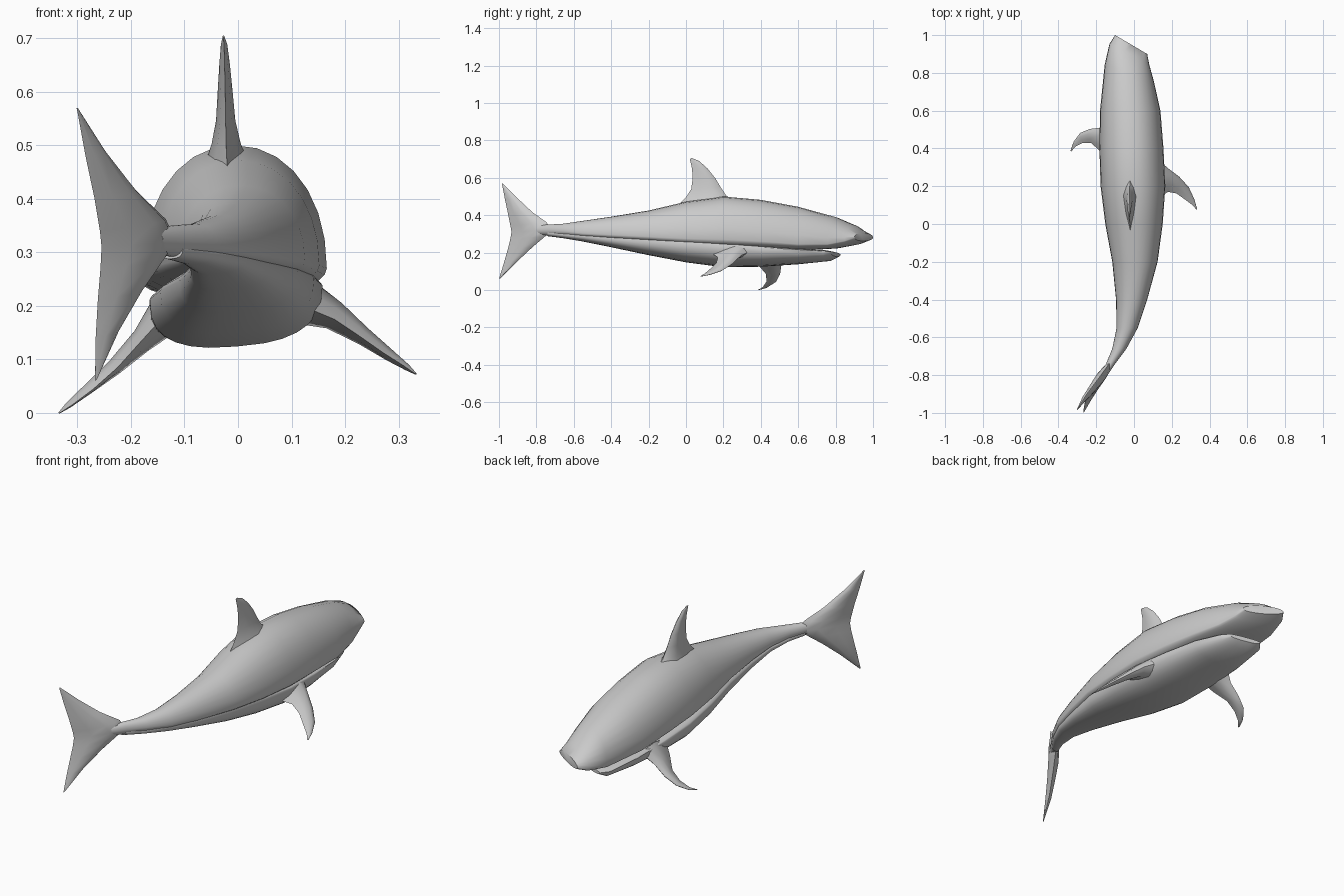
import bpy, bmesh, math
from mathutils import Vector


def loft(name, rings, angle=50):
    """Skin a list of equal-length closed rings and cap both ends."""
    bm = bmesh.new()
    rows = [[bm.verts.new(p) for p in r] for r in rings]
    n = len(rows[0])
    for a, b in zip(rows, rows[1:]):
        for i in range(n):
            j = (i + 1) % n
            bm.faces.new((a[i], a[j], b[j], b[i]))
    bm.faces.new(rows[0])
    bm.faces.new(rows[-1])
    bmesh.ops.recalc_face_normals(bm, faces=bm.faces)
    mesh = bpy.data.meshes.new(name)
    bm.to_mesh(mesh)
    bm.free()
    obj = bpy.data.objects.new(name, mesh)
    bpy.context.collection.objects.link(obj)
    bpy.ops.object.select_all(action='DESELECT')
    obj.select_set(True)
    bpy.context.view_layer.objects.active = obj
    bpy.ops.object.shade_smooth_by_angle(angle=math.radians(angle))
    return obj


def spow(v, e):
    return math.copysign(abs(v) ** e, v)


def section(y, xl, xr, zt, zs, zb, flat=1.0, roll=0.0, n=28):
    """Body ring: dome above the seam zs, squarer belly below; nose is skewed."""
    cx, hw = (xl + xr) / 2, (xr - xl) / 2
    skew = 0.59 * max(0, (y - 0.6) / 0.35)
    ring = []
    for i in range(n):
        a = 2 * math.pi * i / n
        c, s = math.cos(a), math.sin(a)
        e = 0.95 if s >= 0 else flat
        x = hw * spow(c, e)
        z = zs + ((zt - zs) if s >= 0 else (zs - zb)) * spow(s, e)
        ring.append((cx + x, y - skew * x, z + roll * x))
    return ring


def fin(name, stations, normal):
    """Fin from (leading point, trailing point, thickness) stations."""
    nrm = Vector(normal).normalized()
    prof = [(0, 0), (.12, .6), (.35, 1), (.7, .6), (1, 0),
            (.7, -.6), (.35, -1), (.12, -.6)]
    return loft(name, [[Vector(l).lerp(Vector(t), u) + nrm * (v * th / 2)
                        for u, v in prof] for l, t, th in stations], 60)


# Upper body: y, left x, right x, top z, seam z, underside z
upper = [
    (.95, -.10, .07, .305, .28, .262), (.90, -.13, .08, .345, .262, .242),
    (.80, -.155, .105, .39, .245, .222), (.60, -.18, .14, .445, .245, .21),
    (.40, -.183, .156, .482, .26, .21), (.20, -.177, .166, .50, .27, .215),
    (.0, -.152, .152, .472, .275, .23), (-.20, -.115, .125, .425, .285, .25),
    (-.40, -.095, .07, .392, .295, .265), (-.55, -.092, .02, .37, .303, .28),
    (-.66, -.115, -.04, .354, .315, .288), (-.74, -.148, -.10, .35, .32, .292),
    (-.80, -.18, -.14, .345, .32, .297),
]
loft("upper_body", [section(*r) for r in upper])

# Lower jaw and belly
lower = [
    (.80, -.10, .05, .202, .196, .18), (.76, -.13, .075, .21, .198, .157),
    (.60, -.155, .12, .215, .205, .14), (.40, -.165, .145, .23, .215, .127),
    (.20, -.165, .158, .25, .225, .124), (.0, -.145, .142, .27, .24, .15),
    (-.20, -.11, .112, .29, .255, .188), (-.40, -.09, .06, .30, .27, .23),
    (-.55, -.088, .012, .305, .285, .26), (-.66, -.11, -.045, .31, .295, .278),
    (-.74, -.145, -.103, .315, .305, .288),
]
loft("lower_jaw_and_belly", [section(*r, flat=.75, roll=.08) for r in lower])

# Dorsal fin
fin("dorsal_fin", [
    ((-.02, .27, .47), (-.02, -.04, .455), .085),
    ((-.022, .215, .505), (-.022, -.0, .495), .055),
    ((-.023, .185, .55), (-.023, .028, .54), .036),
    ((-.024, .155, .60), (-.024, .036, .60), .028),
    ((-.025, .115, .65), (-.025, .032, .65), .02),
    ((-.026, .07, .69), (-.026, .024, .685), .012),
    ((-.027, .03, .706), (-.027, .02, .70), .003),
], (1, 0, 0))

# Tail fin, from the upper tip to the lower tip
fin("tail_fin", [
    ((-.30, -.98, .57), (-.301, -.984, .568), .003),
    ((-.25, -.90, .49), (-.285, -.967, .48), .025),
    ((-.19, -.82, .415), (-.268, -.95, .40), .04),
    ((-.135, -.745, .362), (-.258, -.938, .34), .05),
    ((-.115, -.72, .32), (-.255, -.933, .31), .05),
    ((-.14, -.755, .285), (-.257, -.94, .27), .05),
    ((-.18, -.82, .23), (-.262, -.955, .21), .04),
    ((-.225, -.90, .155), (-.266, -.975, .14), .028),
    ((-.265, -.993, .062), (-.267, -1.0, .06), .003),
], (.86, -.5, 0))

# Pectoral fins (the body is bending, so the two sides differ)
fin("left_pectoral_fin", [
    ((-.13, .54, .19), (-.13, .35, .19), .08),
    ((-.18, .51, .135), (-.18, .385, .135), .045),
    ((-.235, .503, .085), (-.225, .428, .085), .03),
    ((-.285, .482, .045), (-.27, .43, .045), .02),
    ((-.32, .435, .015), (-.31, .41, .015), .012),
    ((-.335, .39, .0), (-.333, .382, .0), .003),
], (-.6, 0, .8))
fin("right_pectoral_fin", [
    ((.12, .35, .21), (.12, .13, .20), .09),
    ((.18, .295, .185), (.18, .17, .175), .055),
    ((.24, .25, .142), (.225, .162, .145), .034),
    ((.29, .195, .105), (.272, .128, .112), .022),
    ((.32, .13, .083), (.31, .10, .088), .012),
    ((.334, .08, .072), (.33, .076, .074), .003),
], (.53, 0, .85))
